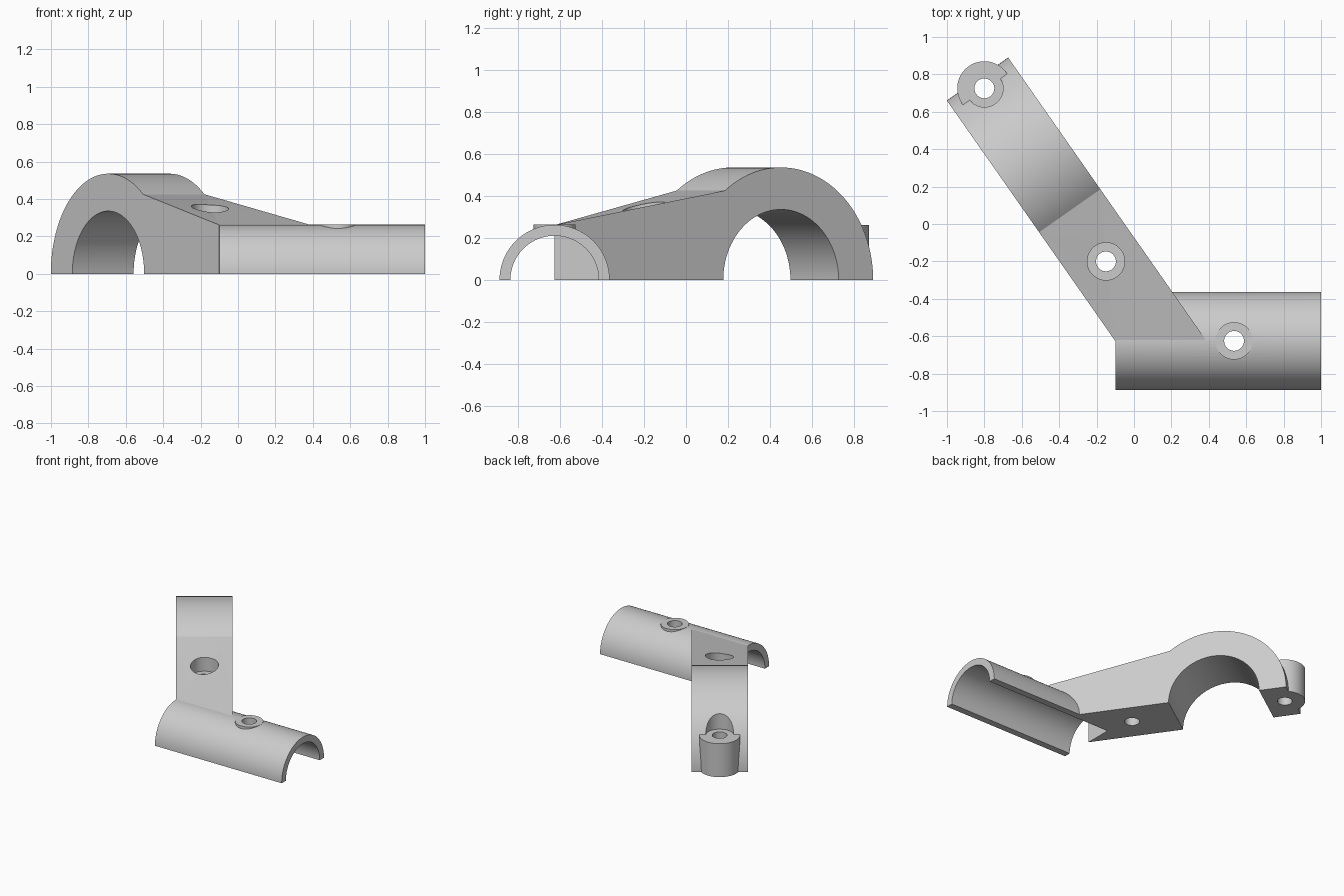
import bpy, bmesh, math
from mathutils import Vector, Matrix

if "Cube" in bpy.data.objects:
    bpy.data.objects.remove(bpy.data.objects["Cube"])

ANGLE = math.radians(-55)                                # heading of the slanted arm
ALONG = Vector((math.cos(ANGLE), math.sin(ANGLE), 0))
ACROSS = Vector((-ALONG.y, ALONG.x, 0))
RING = Vector((-0.53, 0.337, 0))                         # centre of the large arch
RING_R, BORE_R, HALF_W = 0.535, 0.335, 0.2
TUBE_Y, TUBE_R, TUBE_BORE, TUBE_X = -0.625, 0.262, 0.21, -0.1
TOP = 0.262                                              # common height of the seats
HOLES = [(-0.8, 0.725), (-0.15, -0.2), (0.535, TUBE_Y)]

grey = bpy.data.materials.new("light_grey")
grey.use_nodes = True
grey.diffuse_color = (0.6, 0.6, 0.6, 1)
grey.node_tree.nodes["Principled BSDF"].inputs["Base Color"].default_value = (0.6, 0.6, 0.6, 1)


def to_object(name, bm):
    bmesh.ops.recalc_face_normals(bm, faces=bm.faces)
    mesh = bpy.data.meshes.new(name)
    bm.to_mesh(mesh)
    bm.free()
    mesh.materials.append(grey)
    ob = bpy.data.objects.new(name, mesh)
    bpy.context.collection.objects.link(ob)
    return ob


def cylinder(name, start, end, radius, sides=64):
    start, end = Vector(start), Vector(end)
    axis = end - start
    turn = axis.to_track_quat('Z', 'Y').to_matrix().to_4x4()
    bm = bmesh.new()
    bmesh.ops.create_cone(bm, cap_ends=True, segments=sides, radius1=radius, radius2=radius,
                          depth=axis.length,
                          matrix=Matrix.Translation((start + end) / 2) @ turn)
    return to_object(name, bm)


def upright(name, xy, low, high, radius):
    return cylinder(name, (*xy, low), (*xy, high), radius)


def combine(target, tool, operation):
    tool.hide_render = True
    mod = target.modifiers.new(operation.lower(), 'BOOLEAN')
    mod.operation, mod.solver, mod.object = operation, 'EXACT', tool
    bpy.context.view_layer.objects.active = target
    bpy.ops.object.modifier_apply(modifier=mod.name)
    bpy.data.objects.remove(tool)


def arm():
    """Arch profile running into a wedge whose end is square to the tube."""
    bm = bmesh.new()
    low, steps = -0.05, 48
    stop = math.acos(0.325 / RING_R)
    arc = [math.pi + (stop - math.pi) * i / steps for i in range(steps + 1)]
    sides = []
    for offset in (-HALF_W, HALF_W):
        base = RING + ACROSS * offset
        reach = (TUBE_Y - base.y) / ALONG.y
        outline = [(-RING_R, low)]
        outline += [(RING_R * math.cos(a), RING_R * math.sin(a)) for a in arc]
        outline += [(reach, TOP - 0.001), (reach, low)]
        sides.append([bm.verts.new(base + ALONG * u + Vector((0, 0, z))) for u, z in outline])
    near, far = sides
    bm.faces.new(near)
    bm.faces.new(far[::-1])
    count = len(near)
    for i in range(count):
        j = (i + 1) % count
        if i == count - 3:                               # twisted slope, split on its valley
            bm.faces.new((near[i], near[j], far[i]))
            bm.faces.new((near[j], far[j], far[i]))
        else:
            bm.faces.new((near[i], near[j], far[j], far[i]))
    return to_object("clamp_bracket", bm)


# Solid parts
bracket = arm()
combine(bracket, cylinder("tube_saddle", (TUBE_X, TUBE_Y, 0), (1, TUBE_Y, 0), TUBE_R, 96), 'UNION')
combine(bracket, upright("end_boss", HOLES[0], -0.1, TOP, 0.145), 'UNION')
combine(bracket, upright("tube_pad", HOLES[2], 0.1, TOP + 0.001, 0.1), 'UNION')

# Bores of the arch and the tube
combine(bracket, cylinder("arch_bore", RING - ACROSS * 0.4, RING + ACROSS * 0.4, BORE_R, 96),
        'DIFFERENCE')
combine(bracket, cylinder("tube_bore", (TUBE_X, TUBE_Y, 0), (1.2, TUBE_Y, 0), TUBE_BORE, 96),
        'DIFFERENCE')

# Screw holes and the recesses above them
for xy in HOLES:
    combine(bracket, upright("screw_hole", xy, -0.5, 0.8, 0.053), 'DIFFERENCE')
for xy in HOLES[:2]:
    combine(bracket, upright("screw_recess", xy, TOP, 0.8, 0.1), 'DIFFERENCE')

# Flat underside
bm = bmesh.new()
bmesh.ops.create_cube(bm, size=4, matrix=Matrix.Translation((0, 0, -2)))
combine(bracket, to_object("floor_cutter", bm), 'DIFFERENCE')

bpy.ops.object.select_all(action='DESELECT')
bracket.select_set(True)
bpy.context.view_layer.objects.active = bracket
bpy.ops.object.shade_smooth_by_angle(angle=math.radians(10))
